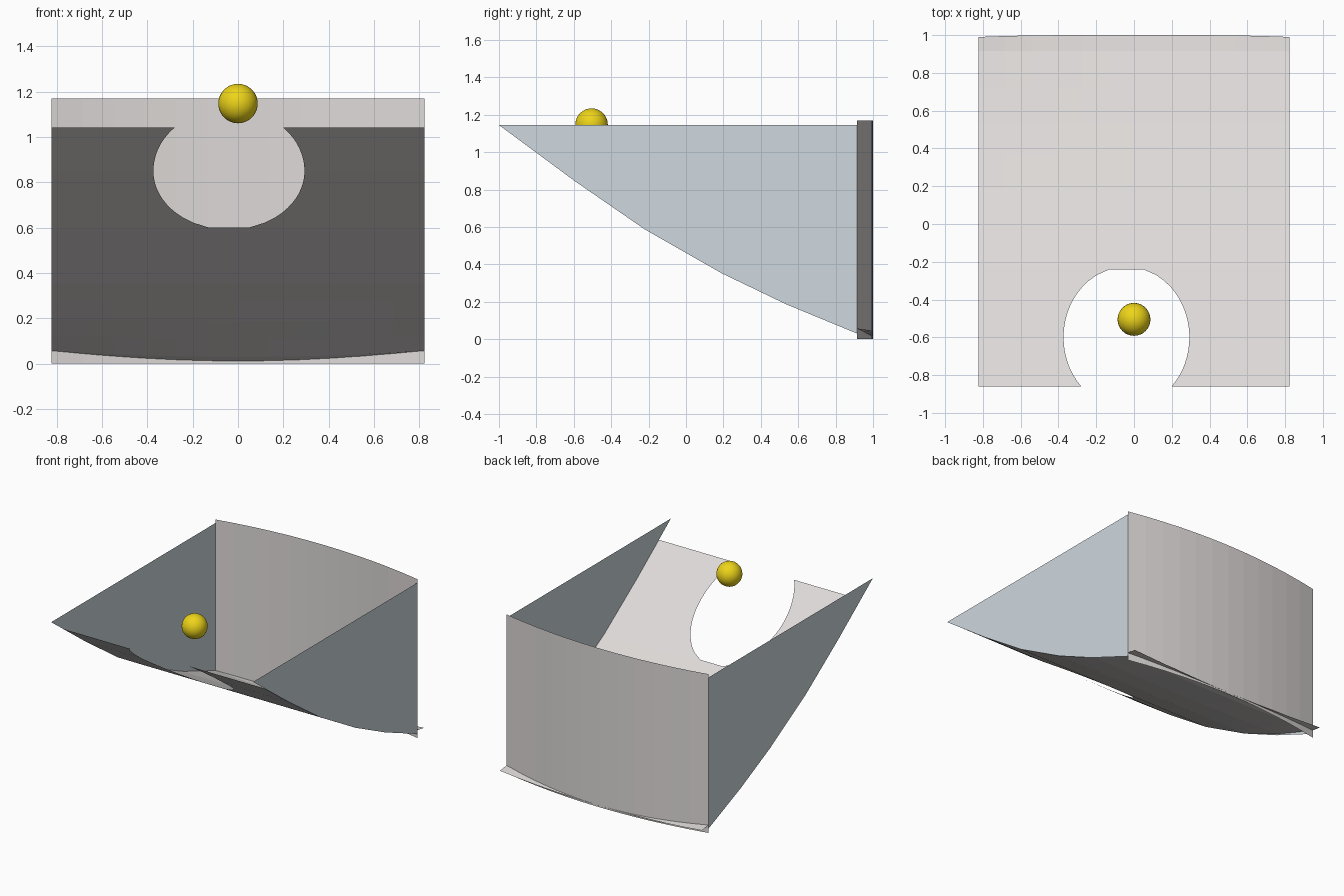
import bpy, math

if "Cube" in bpy.data.objects:
    bpy.data.objects.remove(bpy.data.objects["Cube"])

W = 0.823  # half width
PROFILE = [(-1, 1.145), (-0.594, 0.845), (-0.22, 0.587), (0.19, 0.353),
           (0.535, 0.187), (0.915, 0.03), (1.0, 0.012)]


def material(name, color):
    m = bpy.data.materials.new(name)
    m.diffuse_color = (*color, 1)
    m.use_nodes = True
    m.node_tree.nodes["Principled BSDF"].inputs["Base Color"].default_value = m.diffuse_color
    return m


def sheet(name, rows, mat):
    """Join rows of equal point count into a quad surface."""
    n = len(rows[0])
    verts = [p for r in rows for p in r]
    faces = [(i * n + j, i * n + j + 1, (i + 1) * n + j + 1, (i + 1) * n + j)
             for i in range(len(rows) - 1) for j in range(n - 1)]
    return add(name, verts, faces, mat)


def add(name, verts, faces, mat):
    me = bpy.data.meshes.new(name)
    me.from_pydata(verts, [], faces)
    me.materials.append(mat)
    ob = bpy.data.objects.new(name, me)
    bpy.context.collection.objects.link(ob)
    return ob


def height(y):
    for (y0, z0), (y1, z1) in zip(PROFILE, PROFILE[1:]):
        if y <= y1:
            return z0 + (z1 - z0) * (y - y0) / (y1 - y0)
    return PROFILE[-1][1]


def plate_point(x, y):
    # the rear corners curl up a little
    return (x, y, height(y) + 0.033 * max(y, 0) ** 2 * (x / W) ** 2)


warm = material("warm_grey", (0.73, 0.70, 0.69))
blue = material("pale_blue", (0.62, 0.69, 0.74))
yellow = material("yellow", (0.85, 0.66, 0.01))

# side panels
for side, name in ((1, "side_panel_right"), (-1, "side_panel_left")):
    pts = [(side * W, y, z) for y, z in PROFILE[:-1]] + [(side * W, 0.915, 1.145)]
    idx = list(range(len(pts)))
    add(name, pts, [idx if side > 0 else idx[::-1]], blue)

# bowed back wall
xs = [W * (i / 6 - 1) for i in range(13)]
wall = [(x, 1.0 - 0.085 * (x / W) ** 2) for x in xs]
sheet("back_wall", [[(x, y, z) for x, y in wall] for z in (0, 1.17)], warm)

# curved floor: rear part across the full width
rear = [[plate_point(x, y) for x in xs]
        for y in (-0.24, -0.22, 0, 0.19, 0.36, 0.535, 0.72, 0.915)]
rear.append([plate_point(x, 1.0 - 0.01 * (x / W) ** 4) for x in xs])
sheet("floor_rear", rear, warm)

# curved floor: two front arms around the round opening
ys = sorted([-0.86 + 0.62 * i / 20 for i in range(21)] + [-0.594])
for side, name in ((-1, "floor_arm_left"), (1, "floor_arm_right")):
    rows = []
    for y in ys:
        edge = -0.04 + side * 0.333 * math.sqrt(1 - ((y + 0.6) / 0.374) ** 2)
        rows.append([plate_point(x, y) for x in sorted((side * W, edge))])
    sheet(name, rows, warm)

# floating ball
bpy.ops.mesh.primitive_uv_sphere_add(segments=32, ring_count=16, radius=0.087,
                                     location=(0, -0.505, 1.147))
ball = bpy.context.object
ball.name = "ball"
ball.data.materials.append(yellow)
bpy.ops.object.shade_smooth()
